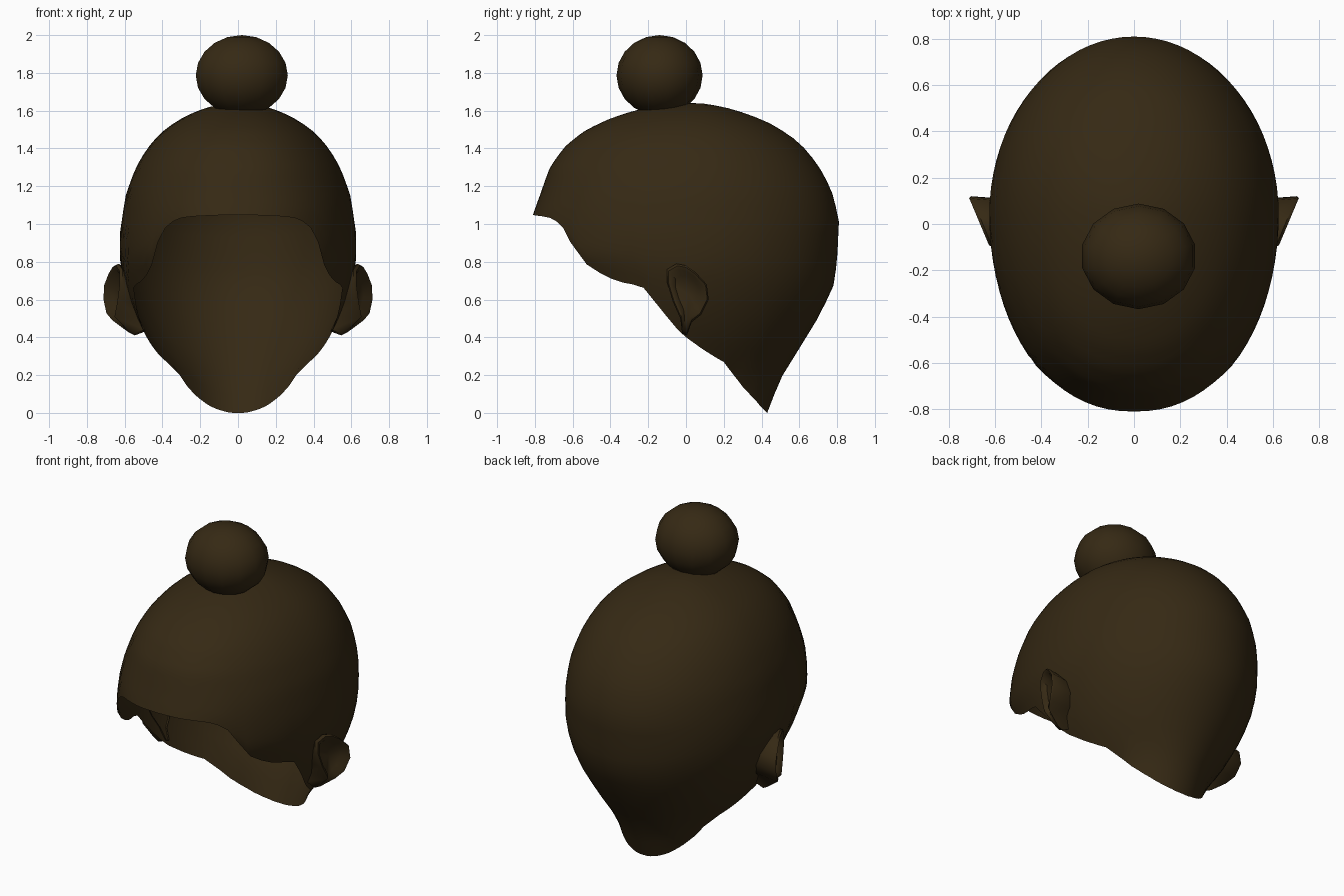
import bpy, bmesh, math

if "Cube" in bpy.data.objects:
    bpy.data.objects.remove(bpy.data.objects["Cube"])

brown = bpy.data.materials.new("dark brown")
brown.diffuse_color = (0.036, 0.022, 0.007, 1)
brown.use_nodes = True
brown.node_tree.nodes["Principled BSDF"].inputs["Base Color"].default_value = brown.diffuse_color

TOP, CY = 1.64, 0.04


def lerp(table, t):
    """Piecewise linear lookup in (key, value) pairs, keys rising."""
    if t <= table[0][0]:
        return table[0][1]
    for (a, p), (b, q) in zip(table, table[1:]):
        if t <= b:
            return p + (q - p) * (t - a) / (b - a)
    return table[-1][1]


def by_drop(pairs):
    """Re-key a height table by root of the drop from the crown, so the pole is round."""
    return sorted((math.sqrt(max(0, TOP - z)), v) for z, v in pairs)


# head profiles: height -> front y, back y, half width
FRONT = by_drop([(1.64, CY), (1.61, -.23), (1.55, -.42), (1.49, -.54), (1.41, -.64), (1.3, -.72),
                 (1.16, -.77), (1.05, -.81), (.85, -.82), (.72, -.7), (.6, -.6), (0, -.4)])
BACK = by_drop([(1.64, CY), (1.63, .14), (1.59, .3), (1.53, .45), (1.43, .6), (1.31, .7), (1.18, .77),
                (1.02, .81), (.8, .8), (.67, .78), (.52, .71), (.34, .6), (.18, .5), (0, .43)])
WIDTH = by_drop([(1.64, 0), (1.6, .21), (1.54, .33), (1.48, .41), (1.4, .48), (1.3, .54), (1.15, .595),
                 (.95, .625), (.8, .625), (.7, .605), (.6, .575), (.5, .535), (.4, .485),
                 (.3, .42), (.2, .345), (.1, .32), (0, .3)])
# lower edge of the shell in side view: y -> z
RIM = [(-.82, 1.05), (-.72, 1.035), (-.66, 1.0), (-.62, .92), (-.58, .85), (-.52, .78), (-.42, .72),
       (-.33, .69), (-.23, .67), (-.15, .57), (-.06, .46), (0, .4), (.1, .33), (.2, .27), (.3, .14), (.43, 0)]


def section(z, a):
    u = math.sqrt(max(0, TOP - z))
    w, s, c = lerp(WIDTH, u), math.sin(a), math.cos(a)
    if c < 0:
        s = math.copysign(abs(s) ** 0.9, s)
    reach = lerp(BACK, u) - CY if c > 0 else CY - lerp(FRONT, u)
    return (w * s, CY + reach * c, z)


def finish(bm, name, angle):
    me = bpy.data.meshes.new(name)
    bmesh.ops.recalc_face_normals(bm, faces=bm.faces)
    bm.to_mesh(me)
    bm.free()
    me.materials.append(brown)
    ob = bpy.data.objects.new(name, me)
    bpy.context.collection.objects.link(ob)
    bpy.ops.object.select_all(action='DESELECT')
    ob.select_set(True)
    bpy.context.view_layer.objects.active = ob
    bpy.ops.object.shade_smooth_by_angle(angle=math.radians(angle))
    return ob


def bridge(bm, ra, rb):
    n = len(ra)
    for i in range(n):
        bm.faces.new((ra[i], ra[(i + 1) % n], rb[(i + 1) % n], rb[i]))


def cap(bm, ring, tip):
    v = bm.verts.new(tip)
    for i in range(len(ring)):
        bm.faces.new((ring[i], ring[(i + 1) % len(ring)], v))


# open hair shell: columns run from the crown down to the rim
N, M = 80, 26
bm = bmesh.new()
ends = []
for i in range(N):
    a = 2 * math.pi * i / N
    z = 1.5
    while z > 0 and z > lerp(RIM, section(z, a)[1]):
        z -= 0.002
    ends.append(max(z, 0))
rings = []
for j in range(1, M + 1):
    t = 1 - math.cos(j / M * math.pi / 2)
    rings.append([bm.verts.new(section(TOP - (TOP - ends[i]) * t, 2 * math.pi * i / N)) for i in range(N)])
for ra, rb in zip(rings, rings[1:]):
    bridge(bm, ra, rb)
cap(bm, rings[0], (0, CY, TOP))
finish(bm, "hair_shell", 60)

# ears: side outline flared outwards to the back, with a dished face
EAR = [(-.1, .76), (-.05, .79), (0, .78), (.05, .745), (.11, .68), (.12, .6), (.08, .52), (.03, .48),
       (.005, .41), (-.02, .42), (-.03, .5), (-.07, .59), (-.1, .69)]
EY, EZ = .015, .63


def ear_point(y, z, k, dent):
    y, z = EY + (y - EY) * k, EZ + (z - EZ) * k
    return (0.665 + 0.42 * y - 1.2 * max(0, .5 - z) - dent, y, z)


for side, name in ((1, "right_ear"), (-1, "left_ear")):
    bm = bmesh.new()
    base = []
    for y, z in EAR:
        y, z = EY + (y - EY) * .9, EZ + (z - EZ) * .9
        base.append((lerp(WIDTH, math.sqrt(TOP - z)) - .012, y, z))
    loops = [base] + [[ear_point(y, z, k, d) for y, z in EAR]
                      for k, d in ((1, .012), (.93, 0), (.8, .006), (.62, .035))]
    loops = [[bm.verts.new((x * side, y, z)) for x, y, z in loop] for loop in loops]
    for ra, rb in zip(loops, loops[1:]):
        bridge(bm, ra, rb)
    x, y, z = ear_point(EY, EZ, 1, .045)
    cap(bm, loops[-1], (x * side, y, z))
    finish(bm, name, 50)

# bun on the crown
bm = bmesh.new()
bmesh.ops.create_uvsphere(bm, u_segments=14, v_segments=10, radius=1)
for v in bm.verts:
    v.co = (.02 + .25 * v.co.x, -.14 + .228 * v.co.y, 1.787 + .213 * v.co.z)
finish(bm, "hair_bun", 60)
